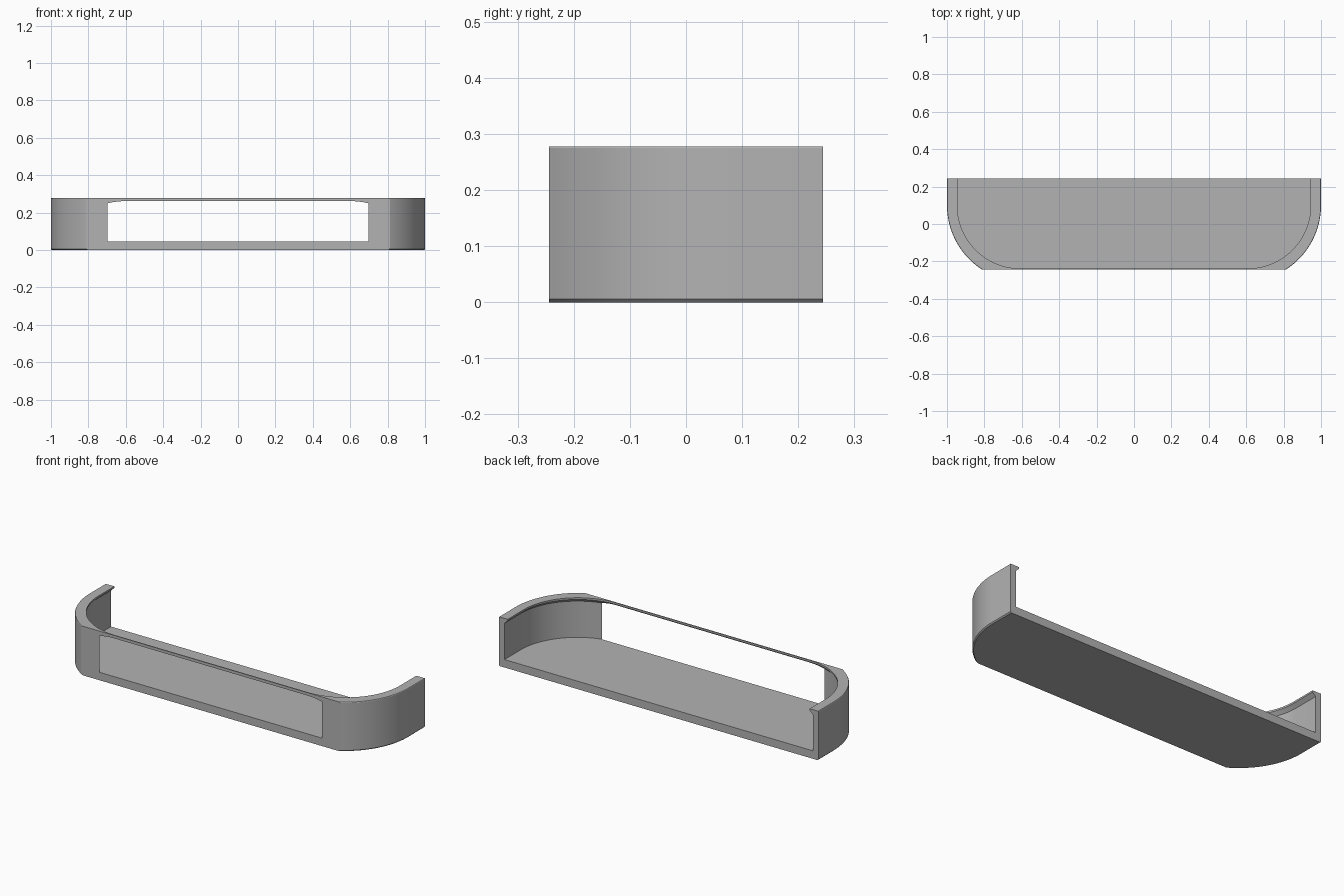
import bpy, bmesh
from math import sin, cos, pi, asin

cube = bpy.data.objects.get("Cube")
if cube:
    bpy.data.objects.remove(cube, do_unlink=True)

HEIGHT, FRONT, BACK, ARC_Y = 0.278, -0.244, 0.244, 0.10

grey = bpy.data.materials.new("soft_grey")
grey.use_nodes = True
colour = (0.45, 0.45, 0.45, 1)
grey.diffuse_color = colour
grey.node_tree.nodes["Principled BSDF"].inputs["Base Color"].default_value = colour


def outline(half_width, radius, back, front=None, steps=28):
    """Open-ended tray outline with round front corners, optionally cut flat."""
    sweep = pi / 2 if front is None else asin((ARC_Y - front) / radius)
    right = [(half_width, back)]
    for i in range(steps + 1):
        a = sweep * i / steps
        right.append((half_width - radius + radius * cos(a), ARC_Y - radius * sin(a)))
    return right + [(-x, y) for x, y in reversed(right)]


def loft(name, levels):
    """Solid through matching outlines stacked at (z, outline) levels."""
    bm = bmesh.new()
    rings = [[bm.verts.new((x, y, z)) for x, y in pts] for z, pts in levels]
    n = len(rings[0])
    for low, high in zip(rings, rings[1:]):
        for i in range(n):
            j = (i + 1) % n
            bm.faces.new((low[i], low[j], high[j], high[i]))
    bm.faces.new(rings[0])
    bm.faces.new(rings[-1])
    bmesh.ops.recalc_face_normals(bm, faces=bm.faces)
    mesh = bpy.data.meshes.new(name)
    bm.to_mesh(mesh)
    bm.free()
    mesh.materials.append(grey)
    obj = bpy.data.objects.new(name, mesh)
    bpy.context.collection.objects.link(obj)
    return obj


# Outer shell with a fine rounded bottom edge
full = outline(1.0, 0.408, BACK, FRONT)
inset = outline(0.994, 0.402, BACK, FRONT)
shell = loft("tray_shell", [(0, inset), (0.006, full),
                            (HEIGHT - 0.003, full),
                            (HEIGHT, outline(0.998, 0.406, BACK, FRONT))])

# Cavity breaks through the flat front and narrows to a lip at the rim
wall = outline(0.965, 0.355, BACK + 0.1)
lip = outline(0.945, 0.338, BACK + 0.1)
cavity = loft("cavity_cutter", [(0.045, wall), (0.25, wall),
                                (0.268, lip), (HEIGHT + 0.05, lip)])
cavity.hide_render = True

cut = shell.modifiers.new("cavity", "BOOLEAN")
cut.operation = "DIFFERENCE"
cut.solver = "EXACT"
cut.object = cavity

# Apply the cut, drop the cutter, smooth the curved walls
bpy.ops.object.select_all(action="DESELECT")
shell.select_set(True)
bpy.context.view_layer.objects.active = shell
bpy.ops.object.modifier_apply(modifier=cut.name)
bpy.data.objects.remove(cavity, do_unlink=True)
bpy.ops.object.shade_smooth_by_angle(angle=pi / 7)
